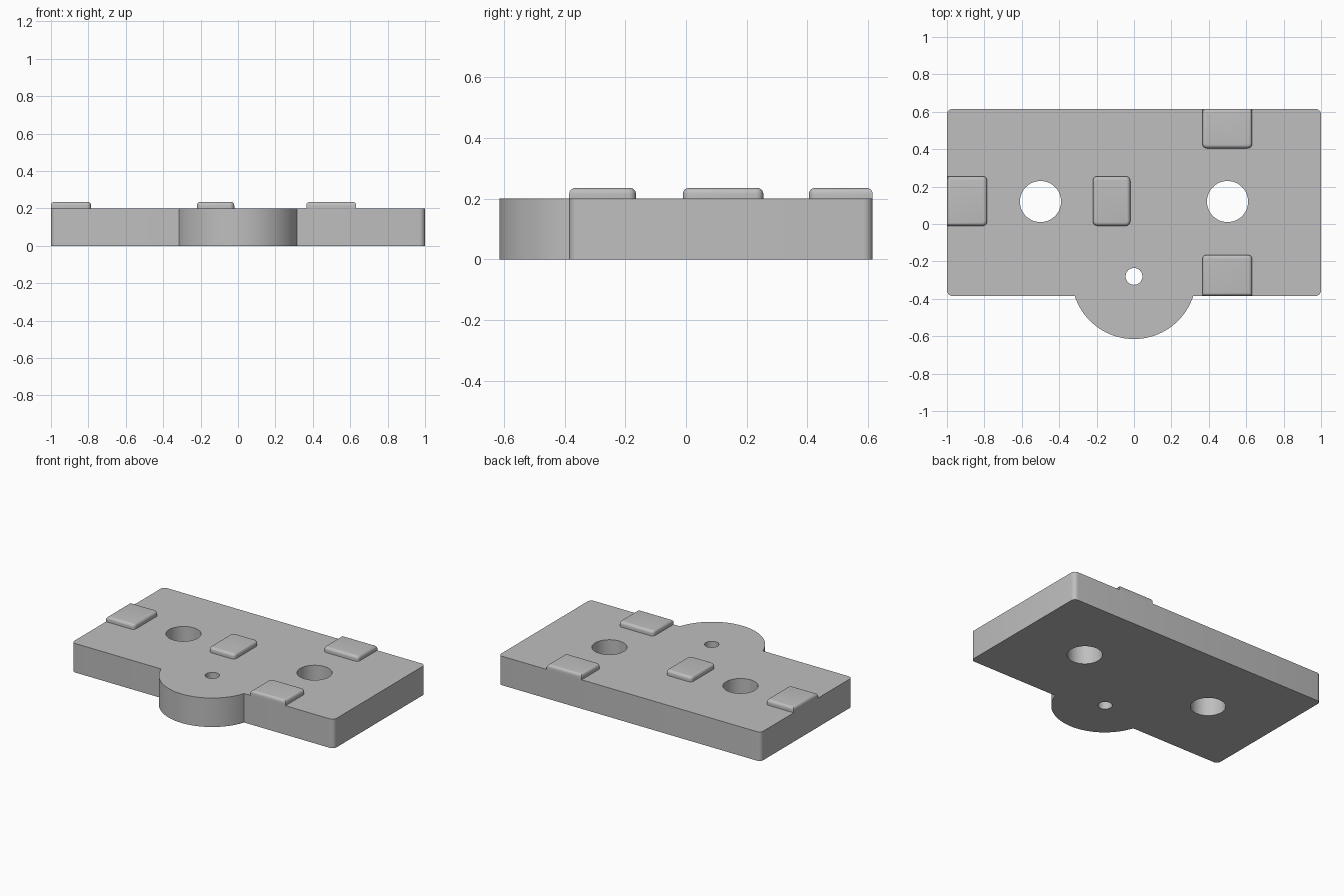
import bpy, bmesh, math

cube = bpy.data.objects.get("Cube")
if cube:
    bpy.data.objects.remove(cube, do_unlink=True)

HEIGHT, PAD_TOP = 0.2, 0.235
FRONT, BACK = -0.385, 0.615
TAB_Y, TAB_R = -0.282, 0.333

grey = bpy.data.materials.new("plain grey")
grey.use_nodes = True
colour = (0.52, 0.52, 0.52, 1)
grey.diffuse_color = colour
grey.node_tree.nodes["Principled BSDF"].inputs["Base Color"].default_value = colour


def add_object(name, bm):
    bmesh.ops.recalc_face_normals(bm, faces=bm.faces)
    mesh = bpy.data.meshes.new(name)
    bm.to_mesh(mesh)
    bm.free()
    mesh.materials.append(grey)
    obj = bpy.data.objects.new(name, mesh)
    bpy.context.collection.objects.link(obj)
    return obj


def smooth(obj):
    bpy.ops.object.select_all(action='DESELECT')
    obj.select_set(True)
    bpy.context.view_layer.objects.active = obj
    bpy.ops.object.shade_smooth_by_angle(angle=math.radians(35))


def arc(cx, cy, r, start, end, steps):
    angles = [math.radians(start + (end - start) * i / steps) for i in range(steps + 1)]
    return [(cx + r * math.cos(a), cy + r * math.sin(a)) for a in angles]


def prism(outline, z0, z1):
    bm = bmesh.new()
    face = bm.faces.new([bm.verts.new((x, y, z0)) for x, y in outline])
    top = bmesh.ops.extrude_face_region(bm, geom=[face])["geom"]
    for v in top:
        if isinstance(v, bmesh.types.BMVert):
            v.co.z = z1
    return bm


# Base plate: rounded rectangle with a round tab at the front
c = 0.03
side = math.degrees(math.asin((FRONT - TAB_Y) / TAB_R))
outline = arc(0, TAB_Y, TAB_R, -180 - side, side, 48)
outline += arc(1 - c, FRONT + c, c, -90, 0, 6)
outline += arc(1 - c, BACK - c, c, 0, 90, 6)
outline += arc(c - 1, BACK - c, c, 90, 180, 6)
outline += arc(c - 1, FRONT + c, c, 180, 270, 6)
plate = add_object("base_plate", prism(outline, 0, HEIGHT))

# Two large through holes and a small one in the tab
for name, x, y, r in (("right_hole", -0.5, 0.12, 0.11),
                      ("left_hole", 0.5, 0.12, 0.11),
                      ("tab_hole", 0, -0.28, 0.045)):
    cutter = add_object(name + "_cutter", prism(arc(x, y, r, 0, 352.5, 47), -0.1, 0.3))
    cutter.hide_render = True
    cutter.hide_set(True)
    cutter.display_type = 'WIRE'
    cut = plate.modifiers.new(name, 'BOOLEAN')
    cut.operation = 'DIFFERENCE'
    cut.solver = 'EXACT'
    cut.object = cutter
bpy.context.view_layer.objects.active = plate
for name in [m.name for m in plate.modifiers]:
    bpy.ops.object.modifier_apply(modifier=name)
for obj in [o for o in bpy.data.objects if o.name.endswith("_cutter")]:
    bpy.data.objects.remove(obj, do_unlink=True)
smooth(plate)


# Raised pads: inner corners and top rims are rounded, plate-edge corners stay square
def pad(name, x0, x1, y0, y1):
    bm = prism([(x0, y0), (x1, y0), (x1, y1), (x0, y1)], HEIGHT, PAD_TOP)

    def on_plate_edge(v):
        return v.co.x < -0.99 or v.co.y < FRONT + 0.01 or v.co.y > BACK - 0.01

    corners = [e for e in bm.edges
               if abs(e.verts[0].co.z - e.verts[1].co.z) > 0.01
               and not on_plate_edge(e.verts[0])]
    bmesh.ops.bevel(bm, geom=corners, offset=0.025, segments=5, profile=0.5,
                    affect='EDGES')
    rim = [e for e in bm.edges if all(v.co.z > PAD_TOP - 0.001 for v in e.verts)]
    bmesh.ops.bevel(bm, geom=rim, offset=0.019, segments=5, profile=0.5,
                    affect='EDGES')
    smooth(add_object(name, bm))


pad("right_edge_pad", -1, -0.785, -0.01, 0.255)
pad("middle_pad", -0.22, -0.02, -0.01, 0.255)
pad("back_pad", 0.365, 0.632, 0.405, BACK)
pad("front_pad", 0.365, 0.632, FRONT, -0.165)
